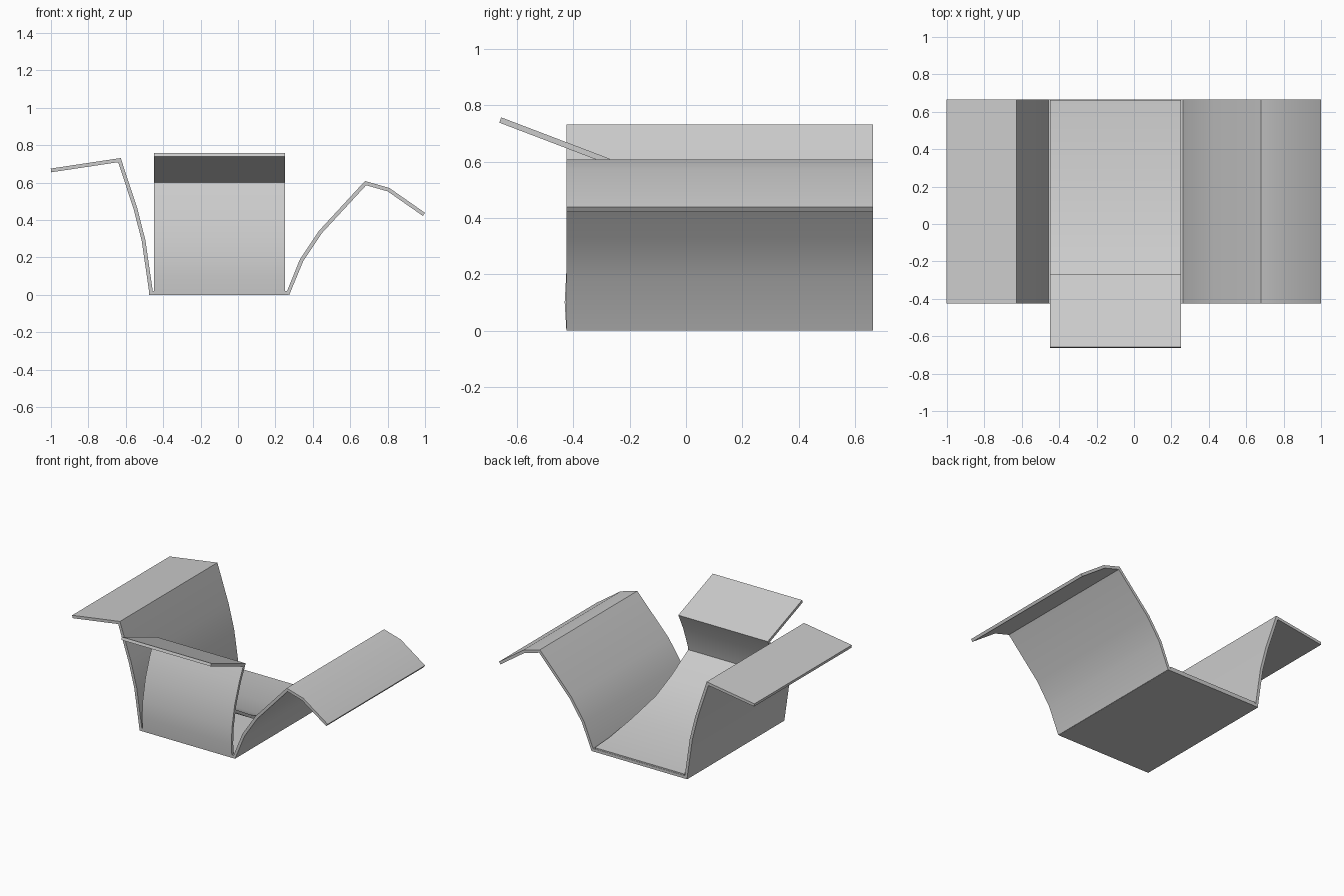
import bpy, bmesh, math
from mathutils import Vector

if "Cube" in bpy.data.objects:
    bpy.data.objects.remove(bpy.data.objects["Cube"])

T = 0.02  # sheet thickness


def sheet(name, profile, along, lo, hi, t=T):
    """Thick bent sheet: profile is (horizontal, z); extruded along 'x' or 'y'."""
    pts = [Vector(p) for p in profile]
    n = len(pts)
    normals = []
    for a, b in zip(pts, pts[1:]):
        d = (b - a).normalized()
        normals.append(Vector((-d.y, d.x)))
    side_a, side_b = [], []
    for i, p in enumerate(pts):
        n0, n1 = normals[max(i - 1, 0)], normals[min(i, n - 2)]
        m = (n0 + n1).normalized()
        m = m * (t / 2) / max(m.dot(n0), 0.45)
        side_a.append(p + m)
        side_b.append(p - m)

    def place(p, s):
        z = max(p.y, 0)
        return (p.x, s, z) if along == 'y' else (s, p.x, z)

    bm = bmesh.new()
    rings = [[bm.verts.new(place(q, s)) for q in (a, b) for s in (lo, hi)]
             for a, b in zip(side_a, side_b)]
    order = (0, 1, 3, 2)
    for r, s in zip(rings, rings[1:]):
        for k in range(4):
            i, j = order[k], order[(k + 1) % 4]
            bm.faces.new((r[i], r[j], s[j], s[i]))
    for r in (rings[0], rings[-1]):
        bm.faces.new([r[k] for k in order])
    bmesh.ops.recalc_face_normals(bm, faces=bm.faces[:])
    mesh = bpy.data.meshes.new(name)
    bm.to_mesh(mesh)
    bm.free()
    ob = bpy.data.objects.new(name, mesh)
    bpy.context.collection.objects.link(ob)
    bpy.context.view_layer.objects.active = ob
    bpy.ops.object.select_all(action='DESELECT')
    ob.select_set(True)
    bpy.ops.object.shade_smooth_by_angle(angle=math.radians(35))
    return ob


BACK, FRONT = 0.665, -0.425

# flat bottom panel
sheet("bottom_panel", [(-0.475, 0.01), (0.27, 0.01)], 'y', FRONT, BACK)

# side walls with folded-out flaps
sheet("left_wall", [(-0.463, 0.0), (-0.505, 0.29), (-0.548, 0.46),
                    (-0.634, 0.72), (-1.0, 0.665)], 'y', FRONT, BACK)
sheet("right_wall", [(0.265, 0.0), (0.34, 0.185), (0.44, 0.335),
                     (0.682, 0.597), (0.805, 0.562), (0.994, 0.43)], 'y', FRONT, BACK)

# front wall leaning inward, flap folded forward
sheet("front_wall", [(-0.415, 0.0), (-0.421, 0.1), (-0.415, 0.21), (-0.385, 0.36),
                     (-0.335, 0.5), (-0.285, 0.605), (-0.66, 0.748)], 'x', -0.45, 0.25)

# inner floor sheet rising towards the front wall
sheet("inner_ramp", [(0.663, 0.02), (0.5, 0.03), (0.25, 0.068), (-0.02, 0.125),
                     (-0.2, 0.205), (-0.395, 0.32)], 'x', -0.45, 0.25)
